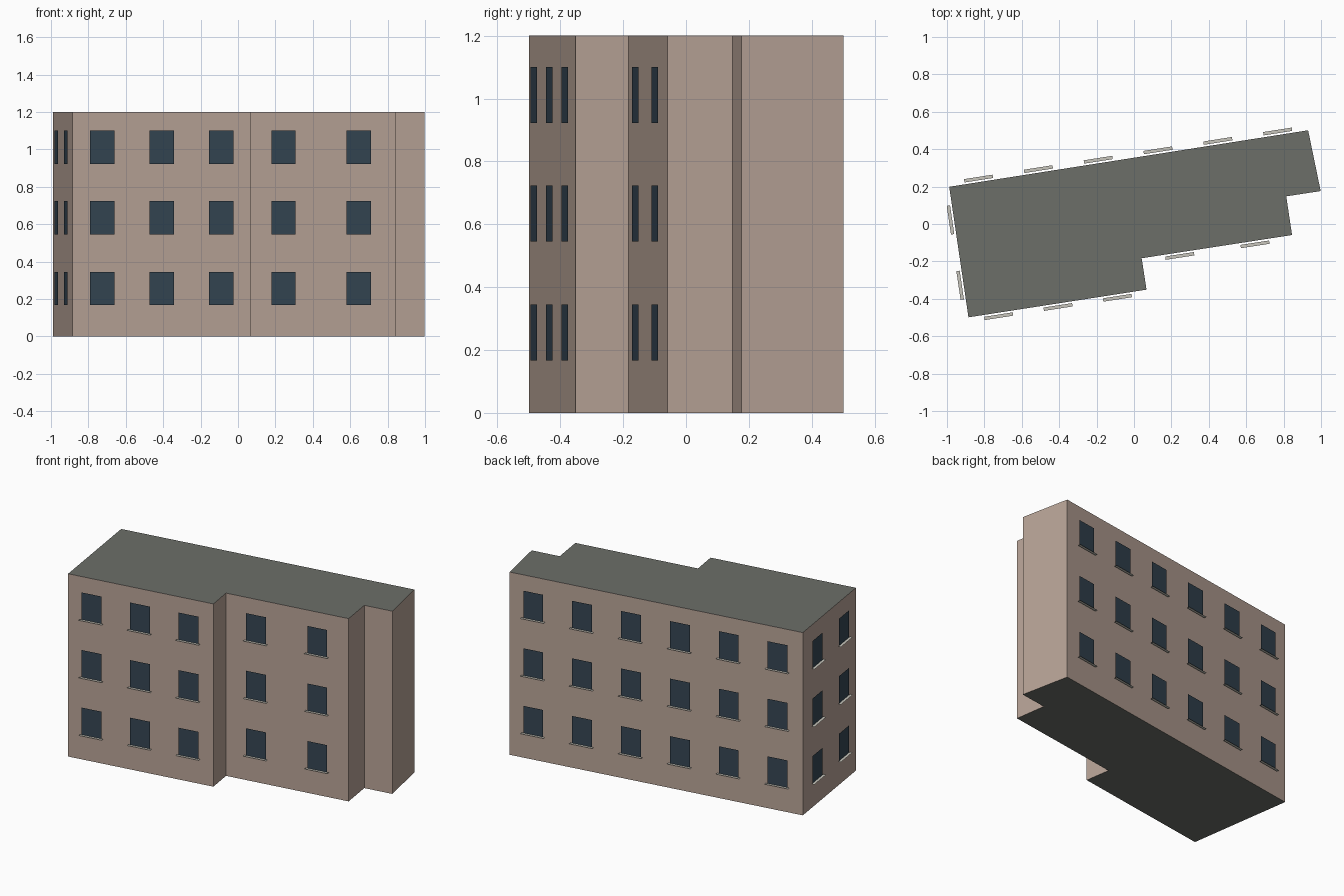
import bpy
from mathutils import Vector

if "Cube" in bpy.data.objects:
    bpy.data.objects.remove(bpy.data.objects["Cube"])

HEIGHT = 1.2
FOOTPRINT = [(-0.885, -0.499), (0.067, -0.351), (0.041, -0.183), (0.845, -0.059),
             (0.814, 0.148), (0.998, 0.176), (0.931, 0.501), (-0.988, 0.199)]
WINDOWS_PER_WALL = {0: 3, 2: 2, 6: 6, 7: 2}     # wall index -> window columns
FLOOR_Z = [0.167 + 0.378 * i for i in range(3)]
WIN_W, WIN_H, WIN_OUT = 0.132, 0.178, 0.01
SILL_W, SILL_OUT = 0.155, 0.028


def material(name, rgb):
    m = bpy.data.materials.new(name)
    m.diffuse_color = (*rgb, 1)
    m.use_nodes = True
    m.node_tree.nodes["Principled BSDF"].inputs["Base Color"].default_value = m.diffuse_color
    return m


def add_object(name, verts, faces, *mats):
    mesh = bpy.data.meshes.new(name)
    mesh.from_pydata(verts, [], faces)
    for m in mats:
        mesh.materials.append(m)
    mesh.update()
    obj = bpy.data.objects.new(name, mesh)
    bpy.context.collection.objects.link(obj)
    return obj


wall_mat = material("wall_plaster", (0.48, 0.37, 0.31))
roof_mat = material("roof_grey", (0.15, 0.157, 0.14))
glass_mat = material("window_glass", (0.035, 0.06, 0.085))
sill_mat = material("sill_stone", (0.57, 0.56, 0.50))

# Building block: extruded footprint, grey roof and underside
n = len(FOOTPRINT)
verts = [(x, y, z) for z in (0, HEIGHT) for x, y in FOOTPRINT]
faces = [(i, (i + 1) % n, (i + 1) % n + n, i + n) for i in range(n)]
faces += [tuple(range(n, 2 * n)), tuple(reversed(range(n)))]
block = add_object("building_block", verts, faces, wall_mat, roof_mat)
for poly in block.data.polygons[n:]:
    poly.material_index = 1

# Window panes and flat sills, evenly spaced along each long wall
panes, sills = [], []
up = Vector((0, 0, 1))
for wall, count in WINDOWS_PER_WALL.items():
    a = Vector((*FOOTPRINT[wall], 0))
    b = Vector((*FOOTPRINT[(wall + 1) % n], 0))
    along = (b - a).normalized()
    out = along.cross(up)
    for col in range(count):
        base = a.lerp(b, (col + 0.5) / count) + out * WIN_OUT
        for z in FLOOR_Z:
            p = base + up * z
            w, s = along * WIN_W / 2, along * SILL_W / 2
            h, d = up * WIN_H, out * (SILL_OUT - WIN_OUT)
            panes += [p - w, p + w, p + w + h, p - w + h]
            sills += [p - s + d, p + s + d, p + s, p - s]


def quads(points):
    return [tuple(range(i, i + 4)) for i in range(0, len(points), 4)]


add_object("window_panes", panes, quads(panes), glass_mat)
add_object("window_sills", sills, quads(sills), sill_mat)
